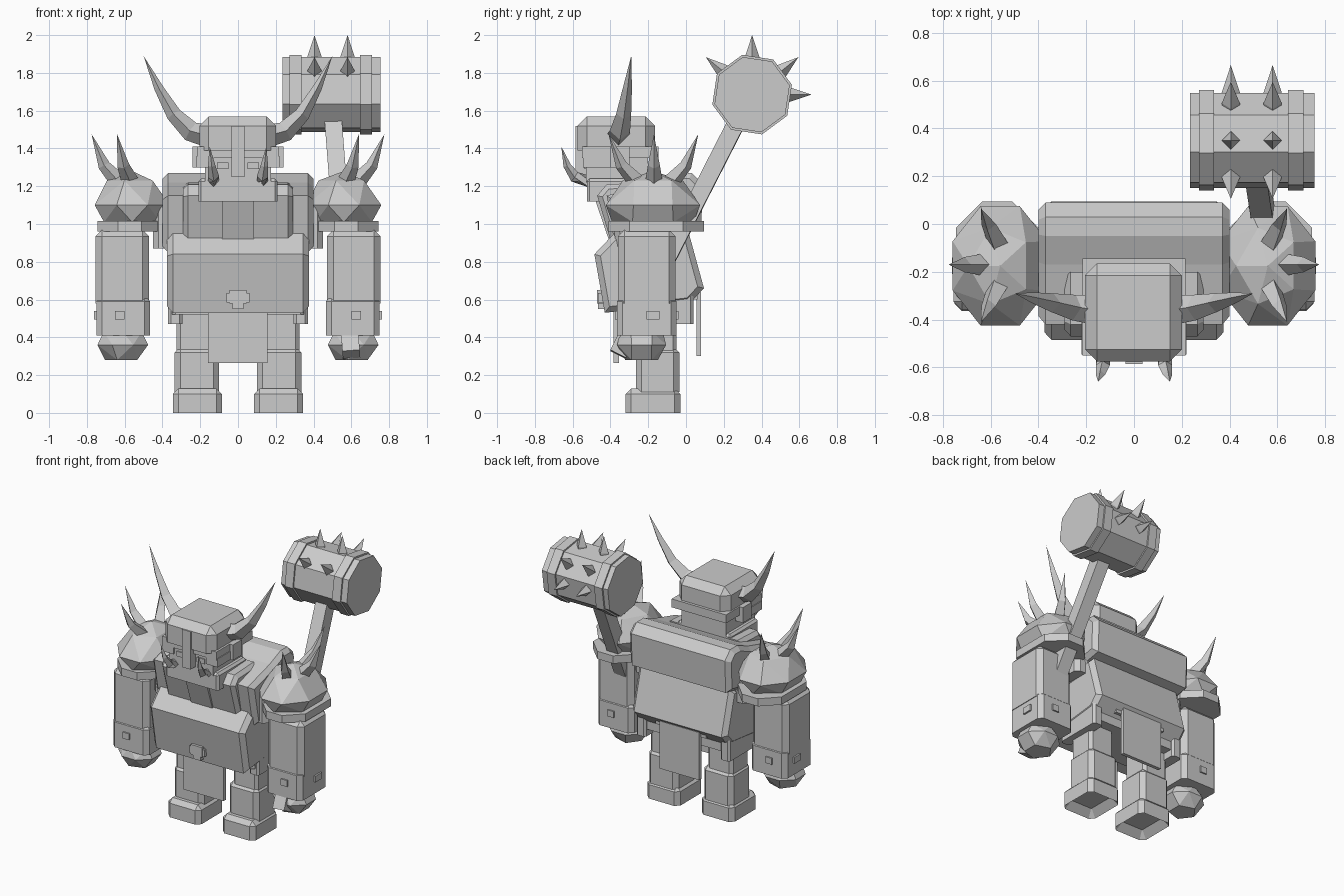
import bpy, bmesh, math
from mathutils import Vector, Matrix

cube = bpy.data.objects.get("Cube")
if cube:
    bpy.data.objects.remove(cube, do_unlink=True)

grey = bpy.data.materials.new("stone_grey")
grey.use_nodes = True
colour = (0.6, 0.6, 0.6, 1)
grey.diffuse_color = colour
grey.node_tree.nodes["Principled BSDF"].inputs["Base Color"].default_value = colour


def finish(name, bm):
    bmesh.ops.recalc_face_normals(bm, faces=bm.faces)
    mesh = bpy.data.meshes.new(name)
    bm.to_mesh(mesh)
    bm.free()
    mesh.materials.append(grey)
    ob = bpy.data.objects.new(name, mesh)
    bpy.context.collection.objects.link(ob)
    return ob


def box(name, x, y, z, bevel=0.0, upright=False, sole=False):
    """Box from (min, max) ranges, chamfered on top and sides, or only upright edges."""
    bm = bmesh.new()
    bmesh.ops.create_cube(bm, size=1)
    for v in bm.verts:
        v.co = [r[0] if c < 0 else r[1] for c, r in zip(v.co, (x, y, z))]
    if bevel:
        lows = [sorted(v.co.z > z[0] + 0.001 for v in e.verts) for e in bm.edges]
        edges = [e for e, low in zip(bm.edges, lows)
                 if low == [False, True] or (all(low) and not upright)]
        bmesh.ops.bevel(bm, geom=edges, offset=bevel, segments=1, affect='EDGES')
    if sole:
        bm.normal_update()
        under = [f for f in bm.faces if f.normal.z < -0.9]
        bmesh.ops.inset_region(bm, faces=under, thickness=0.05, depth=-0.05)
    return finish(name, bm)


def slab(name, half_width, profile, bevel=0.0):
    """Side profile of (y, z) points pulled across the body."""
    bm = bmesh.new()
    face = bm.faces.new([bm.verts.new((-half_width, y, z)) for y, z in profile])
    new = bmesh.ops.extrude_face_region(bm, geom=[face])["geom"]
    for v in new:
        if isinstance(v, bmesh.types.BMVert):
            v.co.x = half_width
    bmesh.ops.recalc_face_normals(bm, faces=bm.faces)
    if bevel:
        caps = [e for e in bm.edges if abs(e.verts[0].co.x - e.verts[1].co.x) < 0.01]
        bmesh.ops.bevel(bm, geom=caps, offset=bevel, segments=1, affect='EDGES')
    return finish(name, bm)


def tube(name, points, radii, sides=4, turn=0.0):
    """Tapering faceted tube through points; a zero radius makes a tip."""
    bm = bmesh.new()
    pts = [Vector(p) for p in points]
    rings = []
    for i, (p, r) in enumerate(zip(pts, radii)):
        d = (pts[min(i + 1, len(pts) - 1)] - pts[max(i - 1, 0)]).normalized()
        u = d.cross(Vector((0, 1, 0)) if abs(d.y) < 0.9 else Vector((1, 0, 0))).normalized()
        w = d.cross(u)
        angles = [turn + math.tau * k / sides for k in range(sides)]
        rings.append([bm.verts.new(p + r * (math.cos(a) * u + math.sin(a) * w)) for a in angles])
    for a, b in zip(rings, rings[1:]):
        for k in range(sides):
            n = (k + 1) % sides
            bm.faces.new((a[k], a[n], b[n], b[k]))
    bm.faces.new(rings[0])
    bm.faces.new(rings[-1])
    bmesh.ops.remove_doubles(bm, verts=bm.verts, dist=0.0005)
    return finish(name, bm)


def rock(name, centre, size, rings):
    """Faceted lump: hull of (sides, scale, height) rings around a centre."""
    bm = bmesh.new()
    for sides, scale, height in rings:
        for k in range(sides):
            a = math.tau * (k + 0.5) / sides
            bm.verts.new((centre[0] + size[0] * scale * math.cos(a),
                          centre[1] + size[1] * scale * math.sin(a), height))
    bmesh.ops.convex_hull(bm, input=bm.verts)
    return finish(name, bm)


def span(s, a, b):
    return sorted((s * a, s * b))


# Torso
slab("belly", 0.375, [(-0.43, 0.53), (-0.485, 0.84), (-0.38, 0.95), (0.01, 0.97),
                      (0.095, 0.66), (0.02, 0.58)], 0.03)
slab("chest", 0.4, [(-0.36, 0.85), (-0.42, 1.15), (-0.17, 1.22), (-0.05, 1.27),
                    (0.03, 1.27), (0.09, 1.21), (0.08, 0.98), (-0.03, 0.96), (-0.05, 0.87)], 0.03)
slab("breastplate", 0.29, [(-0.36, 0.78), (-0.47, 1.15), (-0.42, 1.21), (-0.2, 1.22),
                           (-0.2, 0.8)], 0.025)
slab("breast_strip", 0.085, [(-0.41, 0.92), (-0.485, 1.14), (-0.3, 1.14), (-0.3, 0.92)])
box("flanks", (-0.45, 0.45), (-0.33, -0.04), (0.87, 1.12), 0.03)
box("hips", (-0.35, 0.35), (-0.33, 0.02), (0.52, 0.66), 0.02)

# Belt ornament and hanging cloths
box("buckle_top", (-0.045, 0.045), (-0.47, -0.42), (0.58, 0.65))
box("buckle_wings", (-0.06, 0.06), (-0.465, -0.42), (0.585, 0.635))
box("buckle_base", (-0.03, 0.03), (-0.465, -0.42), (0.55, 0.59))
box("front_cloth", (-0.16, 0.155), (-0.385, -0.355), (0.265, 0.6))
box("back_cloth", (-0.16, 0.155), (0.055, 0.08), (0.3, 0.64))
box("back_belt", (-0.2, 0.2), (0.0, 0.06), (0.6, 0.66))

# Head and helmet
box("jaw", (-0.21, 0.21), (-0.525, -0.2), (1.12, 1.24), 0.015)
box("face", (-0.175, 0.175), (-0.53, -0.2), (1.22, 1.36))
box("helmet_brim", (-0.215, 0.215), (-0.55, -0.145), (1.35, 1.41))
box("helmet_dome", (-0.205, 0.2), (-0.575, -0.165), (1.39, 1.57), 0.05)
box("nose_guard", (-0.035, 0.035), (-0.585, -0.5), (1.25, 1.52))

for s, side in ((1, "left"), (-1, "right")):
    # Head features
    box(side + "_eye", span(s, 0.05, 0.11), (-0.538, -0.52), (1.29, 1.325))
    box(side + "_cheek_guard", span(s, 0.13, 0.22), (-0.545, -0.4), (1.3, 1.36))
    box(side + "_ear", span(s, 0.18, 0.24), (-0.4, -0.3), (1.3, 1.41))
    tube(side + "_tusk", [(s * 0.13, -0.5, 1.22), (s * 0.13, -0.59, 1.25),
                          (s * 0.14, -0.63, 1.31), (s * 0.15, -0.66, 1.41)],
         [0.03, 0.03, 0.02, 0])
    tube(side + "_horn", [(s * 0.17, -0.36, 1.47), (s * 0.25, -0.35, 1.49),
                          (s * 0.34, -0.33, 1.58), (s * 0.42, -0.31, 1.72),
                          (s * 0.5, -0.29, 1.89)],
         [0.06, 0.054, 0.04, 0.024, 0])

    # Leg, boot and hip tasset
    box(side + "_boot", span(s, 0.085, 0.345), (-0.32, -0.03), (0, 0.13), 0.03, sole=True)
    box(side + "_shin", span(s, 0.1, 0.335), (-0.265, -0.035), (0.11, 0.35), 0.03)
    box(side + "_thigh", span(s, 0.13, 0.325), (-0.25, -0.05), (0.33, 0.56), 0.02)
    box(side + "_tasset", span(s, 0.295, 0.37), (-0.3, 0.04), (0.47, 0.66), 0.015)

    # Arm, bracer and fist
    box(side + "_upper_arm", span(s, 0.47, 0.755), (-0.36, -0.055), (0.58, 0.97), 0.035)
    box(side + "_bracer", span(s, 0.465, 0.75), (-0.365, -0.05), (0.41, 0.62), 0.03)
    box(side + "_bracer_front_stud", span(s, 0.6, 0.65), (-0.375, -0.35), (0.495, 0.54))
    box(side + "_bracer_side_stud", span(s, 0.74, 0.762), (-0.21, -0.14), (0.495, 0.54))
    box(side + "_bracer_back_stud", span(s, 0.6, 0.65), (-0.06, -0.04), (0.495, 0.54))
    rock(side + "_fist", (s * 0.61, -0.235), (0.145, 0.14),
         [(6, 0.8, 0.43), (8, 1, 0.36), (5, 0.65, 0.28)])

    # Shoulder armour with three upturned spikes
    rock(side + "_shoulder", (s * 0.56, -0.175), (0.215, 0.27),
         [(6, 0.8, 1.01), (8, 1, 1.1), (5, 0.62, 1.23), (1, 0, 1.28)])
    box(side + "_shoulder_band", span(s, 0.4, 0.745), (-0.41, 0.095), (0.96, 1.015), 0.11, True)
    for label, base, tip in (("front", (0.56, -0.24), (0.64, -0.41)),
                             ("outer", (0.61, -0.17), (0.775, -0.17)),
                             ("back", (0.56, -0.1), (0.64, 0.065))):
        b, t = Vector(base), Vector(tip)
        mid = b.lerp(t, 0.6)
        tube(f"{side}_{label}_shoulder_spike",
             [(s * b.x, b.y, 1.2), (s * mid.x, mid.y, 1.31), (s * t.x, t.y, 1.475)],
             [0.05, 0.032, 0])

# War hammer, gripped in the left fist
hub = Vector((0.495, 0.35, 1.685))
tube("hammer_handle", [(0.6, -0.36, 0.31), (0.5, 0.3, 1.6)], [0.065, 0.065], turn=math.pi / 4)


def drum(name, x0, x1, radius):
    bm = bmesh.new()
    bmesh.ops.create_cone(bm, cap_ends=True, segments=8, radius1=radius, radius2=radius,
                          depth=x1 - x0)
    bmesh.ops.rotate(bm, verts=bm.verts, matrix=Matrix.Rotation(math.pi / 2, 3, 'Y'))
    bmesh.ops.rotate(bm, verts=bm.verts, matrix=Matrix.Rotation(math.radians(14), 3, 'X'))
    bmesh.ops.translate(bm, verts=bm.verts, vec=((x0 + x1) / 2, hub.y, hub.z))
    return finish(name, bm)


drum("hammer_head", 0.235, 0.755, 0.205)
drum("hammer_inner_band", 0.272, 0.335, 0.217)
drum("hammer_outer_band", 0.645, 0.71, 0.217)
for x in (0.405, 0.58):
    for deg in (0, 39, 90, 141):
        d = Vector((0, math.cos(math.radians(deg)), math.sin(math.radians(deg))))
        at = Vector((x, hub.y, hub.z))
        tube("hammer_spike", [at + d * 0.16, at + d * 0.2, at + d * 0.315],
             [0.036, 0.038, 0])
